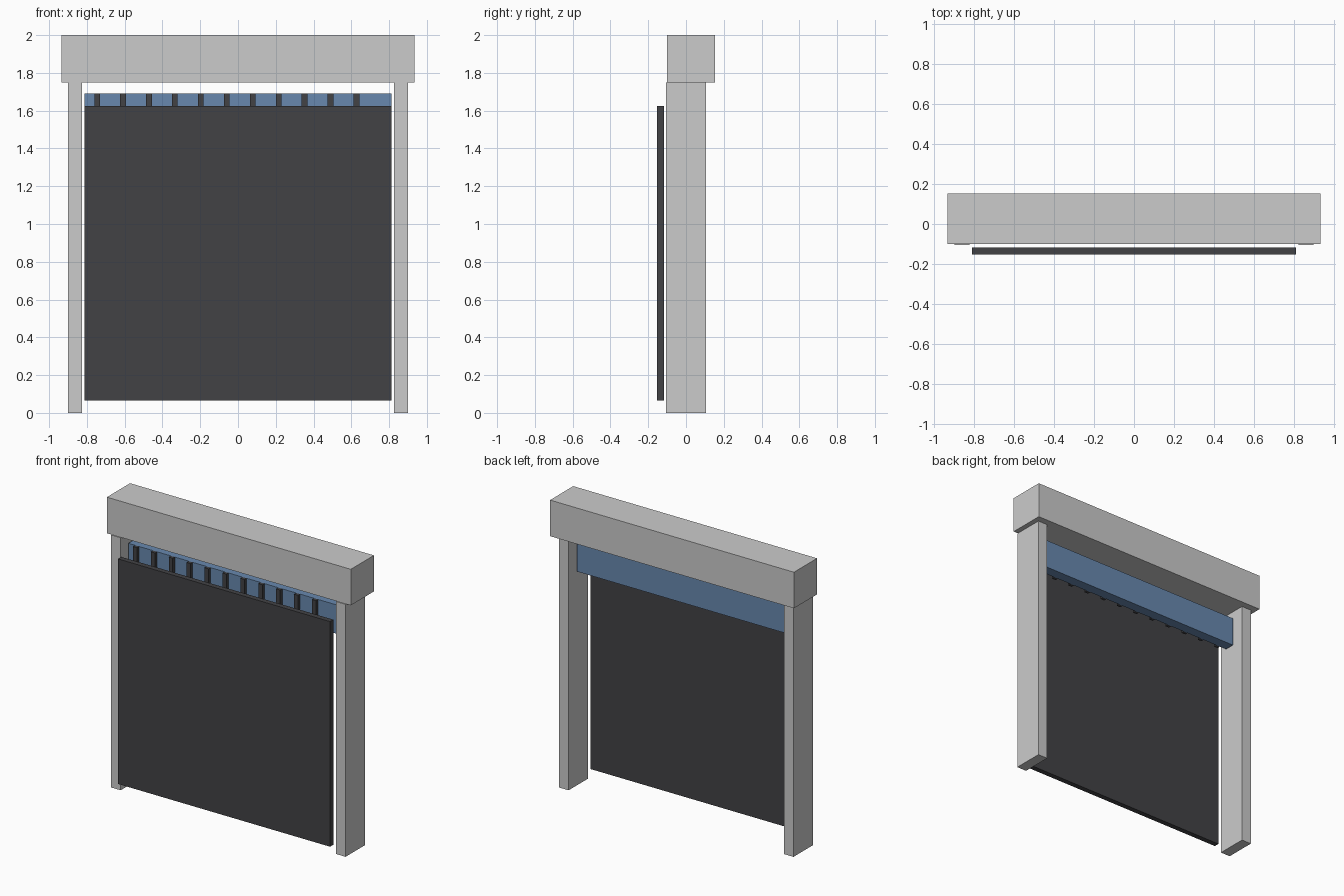
import bpy
import bmesh
from mathutils import Vector

if "Cube" in bpy.data.objects:
    bpy.data.objects.remove(bpy.data.objects["Cube"])


def material(name, color):
    mat = bpy.data.materials.new(name)
    mat.diffuse_color = color
    mat.use_nodes = True
    mat.node_tree.nodes["Principled BSDF"].inputs["Base Color"].default_value = mat.diffuse_color
    return mat


def box(name, low, high, mat=None):
    """Box spanning two opposite corners, origin at its centre."""
    low, high = Vector(low), Vector(high)
    bm = bmesh.new()
    bmesh.ops.create_cube(bm, size=1)
    bmesh.ops.scale(bm, vec=high - low, verts=bm.verts)
    mesh = bpy.data.meshes.new(name)
    bm.to_mesh(mesh)
    bm.free()
    obj = bpy.data.objects.new(name, mesh)
    obj.location = (low + high) / 2
    bpy.context.collection.objects.link(obj)
    if mat:
        mesh.materials.append(mat)
    return obj


dark = material("dark_panel", (0.055, 0.055, 0.06, 1))
blue = material("blue_beam", (0.14, 0.25, 0.43, 1))

# Frame: lintel resting on two posts
box("lintel", (-0.935, -0.10, 1.75), (0.935, 0.153, 2.0))
for side, x in (("left", -0.8625), ("right", 0.8625)):
    box(f"{side}_post", (x - 0.037, -0.106, 0), (x + 0.037, 0.107, 1.75))

# Hanging door panel in front of the frame
box("door_panel", (-0.813, -0.153, 0.065), (0.813, -0.117, 1.625), dark)

# Cross beam between the posts
box("cross_beam", (-0.813, -0.04, 1.49), (0.813, 0.03, 1.69), blue)

# Row of dark slats on the front of the beam
slat = box("beam_slats", (-0.761, -0.063, 1.49), (-0.731, -0.04, 1.69), dark)
row = slat.modifiers.new("row", 'ARRAY')
row.count = 11
row.use_relative_offset = False
row.use_constant_offset = True
row.constant_offset_displace = (0.1373, 0, 0)
